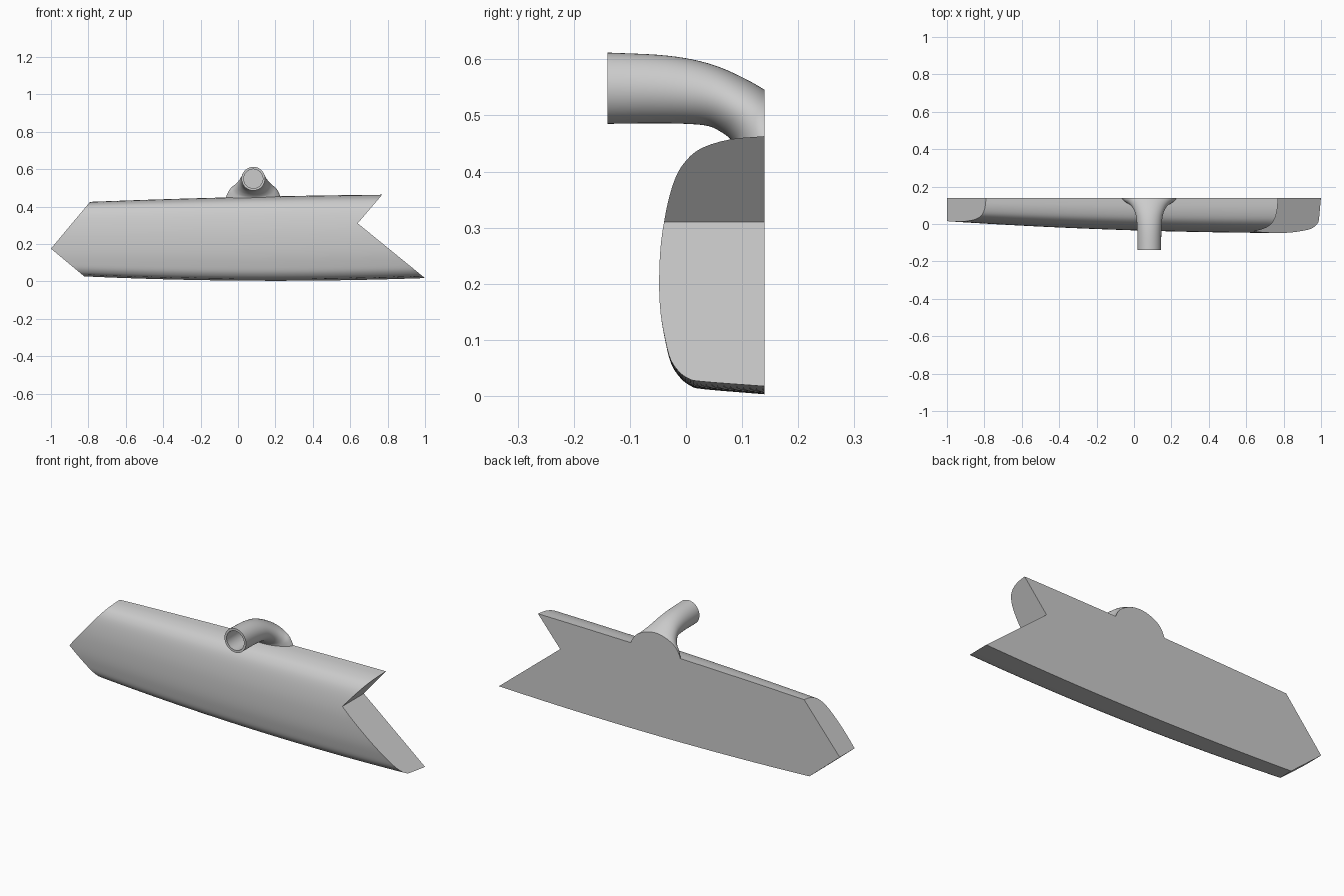
import bpy, bmesh, math
from mathutils import Vector

if "Cube" in bpy.data.objects:
    bpy.data.objects.remove(bpy.data.objects["Cube"], do_unlink=True)

BACK = 0.14

grey = bpy.data.materials.new("plain grey")
grey.use_nodes = True
grey.diffuse_color = (0.6, 0.6, 0.6, 1)
grey.node_tree.nodes["Principled BSDF"].inputs["Base Color"].default_value = (0.6, 0.6, 0.6, 1)


def smooth_points(points, steps):
    """Catmull-Rom curve through the points."""
    pts = [Vector(p) for p in points]
    pts = [2 * pts[0] - pts[1]] + pts + [2 * pts[-1] - pts[-2]]
    out = []
    for a, b, c, d in zip(pts, pts[1:], pts[2:], pts[3:]):
        for i in range(steps):
            t = i / steps
            out.append(0.5 * (2 * b + (c - a) * t + (2 * a - 5 * b + 4 * c - d) * t * t
                              + (3 * b - a - 3 * c + d) * t ** 3))
    return out + [pts[-2]]


def loft(name, rings):
    """Closed solid through equal rings of points."""
    bm = bmesh.new()
    loops = [[bm.verts.new(p) for p in ring] for ring in rings]
    n = len(loops[0])
    for lo, hi in zip(loops, loops[1:]):
        for i in range(n):
            j = (i + 1) % n
            bm.faces.new((lo[i], lo[j], hi[j], hi[i]))
    bm.faces.new(loops[0])
    bm.faces.new(loops[-1])
    bmesh.ops.recalc_face_normals(bm, faces=bm.faces)
    mesh = bpy.data.meshes.new(name)
    bm.to_mesh(mesh)
    bm.free()
    mesh.materials.append(grey)
    obj = bpy.data.objects.new(name, mesh)
    bpy.context.collection.objects.link(obj)
    return obj


def combine(target, other, operation):
    """Apply a boolean and discard the helper."""
    mod = target.modifiers.new("cut", 'BOOLEAN')
    mod.operation, mod.object, mod.solver = operation, other, 'EXACT'
    bpy.ops.object.select_all(action='DESELECT')
    bpy.context.view_layer.objects.active = target
    target.select_set(True)
    bpy.ops.object.modifier_apply(modifier=mod.name)
    bpy.data.objects.remove(other, do_unlink=True)


# Long head: rounded section (depth, height fractions), swelling gently along x
section = smooth_points([(0, 1), (.32, .988), (.59, .955), (.745, .905), (.85, .835), (.93, .725),
                         (.985, .585), (1, .43), (.985, .3), (.94, .19), (.89, .11), (.81, .06),
                         (.72, .032), (.6, .02), (0, 0)], 3)
rings = []
for i in range(33):
    x = -1.05 + 2.1 * i / 32
    top = .45 + .0242 * x - .0095 * x * x
    bottom = .003 + .0225 * (x - .2) ** 2
    front = -.034 - .0315 * x + .0175 * x * x
    ring = [(x, BACK + (front - BACK) * d, bottom + (top - bottom) * t) for d, t in section]
    rings.append([(x, BACK + .1, top)] + ring + [(x, BACK + .1, bottom)])
head = loft("head", rings)

# Pointed right end and notched left end
outline = [(-1, .175), (-.745, .48), (.785, .48), (.64, .31), (1, .017), (1, -.1), (-.955, -.1),
           (-.82, .025)]
outline[5:7] = [(1, -.1), (-.72, -.1), (-.72, -.06)]
cutter = loft("end_cutter", [[(x, y, z) for x, z in outline] for y in (-.3, .5)])
combine(head, cutter, 'INTERSECT')

# Bent neck: top y, top z, underside y, underside z, half width
spine = smooth_points([(-.14, .612, -.14, .485, .063), (-.05, .608, -.06, .486, .064),
                       (.01, .6, 0, .485, .067), (.06, .586, .04, .481, .073),
                       (.11, .563, .065, .469, .088), (.145, .542, .08, .457, .108),
                       (.17, .52, .088, .445, .13), (.2, .46, .092, .42, .152)], 4)
rings = []
for ty, tz, by, bz, w in spine:
    ring = []
    for k in range(48):
        a = math.tau * k / 48
        f = (1 + math.sin(a)) / 2
        ring.append((.082 + w * math.cos(a), by + (ty - by) * f, bz + (tz - bz) * f))
    rings.append(ring)
neck = loft("neck", rings)

# Round socket in the neck mouth
bore = loft("bore_cutter", [[(.082 + .051 * math.cos(math.tau * k / 48), y,
                              .5485 + .051 * math.sin(math.tau * k / 48)) for k in range(48)]
                            for y in (-.2, -.02)])
combine(neck, bore, 'DIFFERENCE')
combine(head, neck, 'UNION')
head.name = "head_with_neck"

# Flat back
bm = bmesh.new()
bm.from_mesh(head.data)
cut = bmesh.ops.bisect_plane(bm, geom=bm.verts[:] + bm.edges[:] + bm.faces[:], dist=1e-5,
                             plane_co=(0, BACK, 0), plane_no=(0, 1, 0), clear_outer=True)
rim = [e for e in bm.edges if e.is_boundary]
bmesh.ops.holes_fill(bm, edges=rim, sides=0)
bmesh.ops.recalc_face_normals(bm, faces=bm.faces)
bm.to_mesh(head.data)
bm.free()
bpy.ops.object.select_all(action='DESELECT')
head.select_set(True)
bpy.context.view_layer.objects.active = head
bpy.ops.object.shade_smooth_by_angle(angle=math.radians(32))
